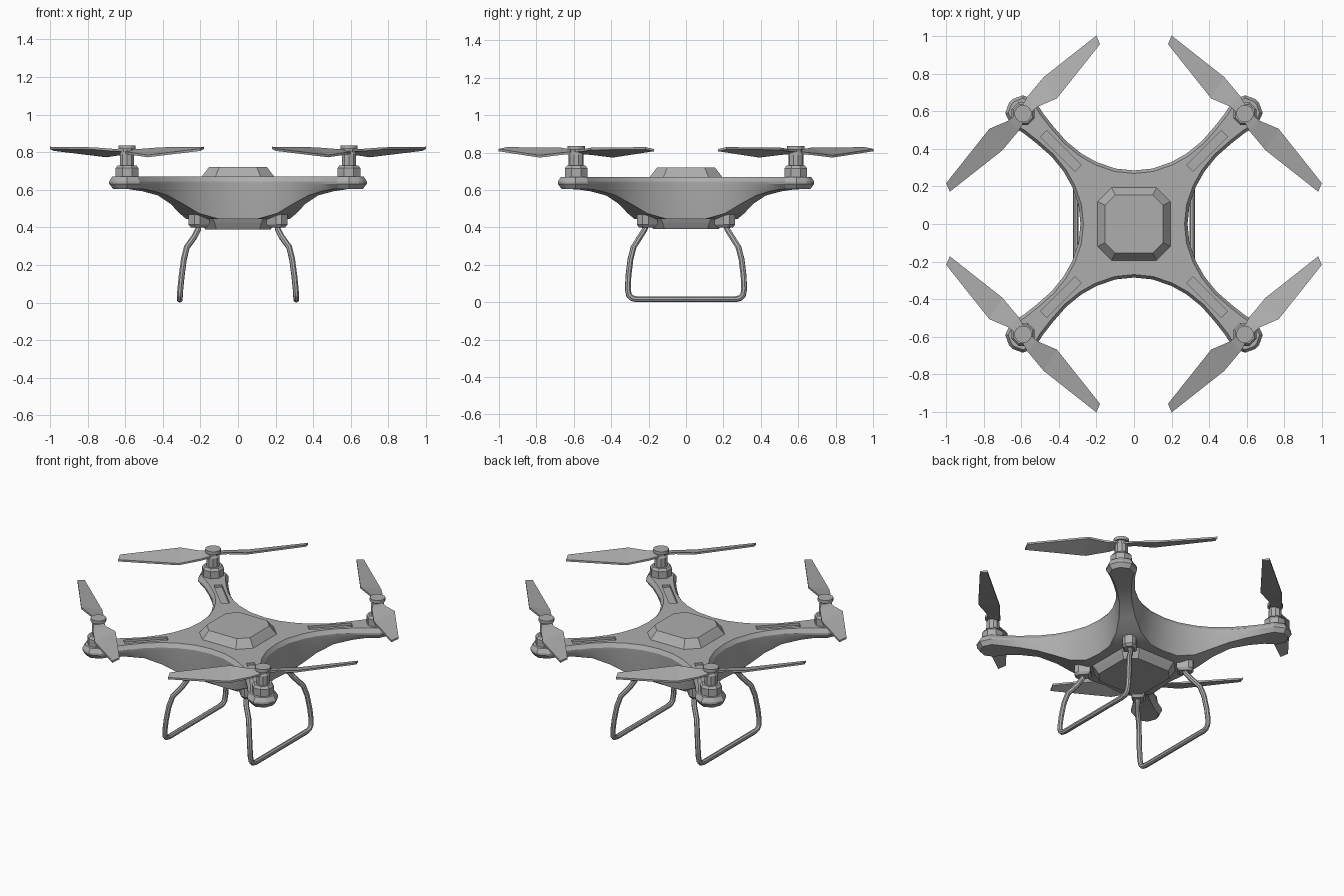
import bpy, bmesh, math
from mathutils import Vector, Matrix

if "Cube" in bpy.data.objects:
    bpy.data.objects.remove(bpy.data.objects["Cube"])

grey = bpy.data.materials.new("matte grey")
grey.diffuse_color = (0.42, 0.42, 0.42, 1)
grey.use_nodes = True
grey.node_tree.nodes["Principled BSDF"].inputs["Base Color"].default_value = grey.diffuse_color


def add(name, verts, faces):
    me = bpy.data.meshes.new(name)
    me.from_pydata(verts, [], faces)
    bm = bmesh.new()
    bm.from_mesh(me)
    bmesh.ops.recalc_face_normals(bm, faces=bm.faces)
    bm.to_mesh(me)
    bm.free()
    me.materials.append(grey)
    ob = bpy.data.objects.new(name, me)
    bpy.context.collection.objects.link(ob)
    return ob


def loft(name, rings):
    """Join equal-length rings of points and cap both ends."""
    n = len(rings[0])
    verts = [p for r in rings for p in r]
    faces = [(k*n + i, k*n + (i+1) % n, (k+1)*n + (i+1) % n, (k+1)*n + i)
             for k in range(len(rings) - 1) for i in range(n)]
    faces += [tuple(range(n)), tuple(range(len(verts) - n, len(verts)))]
    return add(name, verts, faces)


def octagon(h, c, z):
    """Square of half size h with corners cut by c."""
    k = h - c
    return [(x, y, z) for x, y in ((h, -k), (h, k), (k, h), (-k, h),
                                   (-h, k), (-h, -k), (-k, -h), (k, -h))]


def turned(name, profile, n, x, y):
    """Lathe shape from (radius, z) pairs."""
    return loft(name, [[(x + r*math.cos((i+.5)*math.tau/n), y + r*math.sin((i+.5)*math.tau/n), z)
                        for i in range(n)] for r, z in profile])


# Body shell: half of one arm outline as x, y, underside height
half = [(0, .285, .445), (.1, .295, .445), (.2, .33, .475), (.28, .375, .525),
        (.36, .44, .57), (.43, .52, .592), (.485, .59, .603), (.525, .655, .605),
        (.59, .685, .605), (.645, .665, .605)]
quarter = [(y, x, z) for x, y, z in half] + half[:0:-1]
outline = []
for k in range(4):
    outline += [Matrix.Rotation(k*math.pi/2, 3, 'Z') @ Vector(p) for p in quarter]
N, Q = len(outline), len(quarter)


def inset(i, d):
    t = (outline[(i+1) % N] - outline[i-1]).to_2d().normalized()
    return outline[i].x - t.y*d, outline[i].y + t.x*d


verts = [(*inset(i, .016), .67) for i in range(N)]
verts += [(*inset(i, 0), .645) for i in range(N)]
verts += [(*inset(i, 0), min(.632, .632)) for i in range(N)]
verts += [(*inset(i, .02), outline[i].z) for i in range(N)]
faces = [tuple(range(N))]
for k in range(3):
    faces += [(k*N + i, k*N + (i+1) % N, (k+1)*N + (i+1) % N, (k+1)*N + i) for i in range(N)]
belly = []
for q in range(4):
    b = 3*N + q*Q
    faces += [(b+i, b+i+1, b+Q-i-1, b+Q-i) for i in range(1, len(half)-1)]
    belly += [b, b+1, b+Q-1]
faces.append(tuple(belly))
body = add("body_shell", verts, faces)

# Shallow recess along the top of each arm
slots = []
for k in range(4):
    m = Matrix.Rotation(math.pi/4 + k*math.pi/2, 3, 'Z')
    slots.append([[tuple(m @ Vector((x, y, z))) for x, y in
                   ((.42, -.024), (.68, -.024), (.68, .024), (.42, .024))] for z in (.655, .70)])
for s in slots:
    cutter = loft("slot_cutter", s)
    cutter.hide_render = True
    mod = body.modifiers.new("slot", 'BOOLEAN')
    mod.operation, mod.solver, mod.object = 'DIFFERENCE', 'EXACT', cutter
    bpy.context.view_layer.objects.active = body
    bpy.ops.object.modifier_apply(modifier=mod.name)
    bpy.data.objects.remove(cutter)

# Top hatch and belly plate
loft("top_hatch", [octagon(.197, .075, .665), octagon(.155, .055, .72)])
loft("belly_plate", [octagon(.205, .07, .446), octagon(.195, .07, .425), octagon(.175, .06, .39)])

# Blade sections: distance from hub, inner and outer edge, inner and outer height
sections = [(0, 0, -.025, .025, .815, .805), (.08, .08, -.028, .048, .818, .798),
            (.184, .216, -.07, .06, .826, .785), (.551, .569, -.028, .018, .829, .819)]

for sx in (1, -1):
    for sy in (1, -1):
        x, y = .59*sx, .587*sy
        # Motor, shaft and hub
        turned("motor_base", [(.066, .66), (.066, .715), (.054, .73)], 8, x, y)
        turned("motor_shaft", [(.040, .72), (.040, .79), (.034, .80), (.034, .822)], 10, x, y)
        turned("propeller_cap", [(.046, .816), (.046, .836)], 14, x, y)
        # Two pitched blades, opposite each other
        for turn in (1, -1):
            rings = []
            for a0, a1, v0, v1, z0, z1 in sections:
                ring = []
                for a, v, z in ((a0, v0, z0), (a1, v1, z1), (a1, v1, z1-.012), (a0, v0, z0-.012)):
                    ring.append((x + sx*turn*(v-a)*.7071, y + sy*turn*(v+a)*.7071, z))
                rings.append(ring)
            loft("propeller_blade", rings)
        # Leg socket under the shell corner
        m = Matrix.Rotation(math.atan2(sy, sx), 3, 'Z')
        loft("leg_socket", [[tuple(m @ Vector((.305 + px*s, py*s, z))) for px, py in
                             ((.045, -.022), (.045, .022), (.02, .04), (-.05, .04),
                              (-.05, -.04), (.02, -.04))]
                            for s, z in ((1, .47), (1, .415), (.75, .40))])

# Landing loops, one on each side
leg = [(.208, .213, .43), (.212, .22, .39), (.232, .245, .35), (.272, .28, .295), (.288, .297, .23),
       (.300, .308, .14), (.307, .311, .07), (.309, .305, .038), (.31, .29, .022), (.31, .265, .016)]
for sx in (1, -1):
    path = [(sx*x, y, z) for x, y, z in leg] + [(sx*x, -y, z) for x, y, z in reversed(leg)]
    cu = bpy.data.curves.new("landing_loop", 'CURVE')
    cu.dimensions = '3D'
    cu.bevel_depth, cu.bevel_resolution, cu.use_fill_caps = .016, 2, True
    sp = cu.splines.new('POLY')
    sp.points.add(len(path) - 1)
    for p, co in zip(sp.points, path):
        p.co = (*co, 1)
    cu.materials.append(grey)
    ob = bpy.data.objects.new("landing_loop", cu)
    bpy.context.collection.objects.link(ob)
    bpy.ops.object.select_all(action='DESELECT')
    ob.select_set(True)
    bpy.context.view_layer.objects.active = ob
    bpy.ops.object.convert(target='MESH')

# Smooth the curved walls, keep the edges crisp
bpy.ops.object.select_all(action='DESELECT')
for ob in (body, *[o for o in bpy.data.objects if o.name.startswith("landing_loop")]):
    ob.select_set(True)
bpy.context.view_layer.objects.active = body
bpy.ops.object.shade_smooth_by_angle(angle=math.radians(25))
